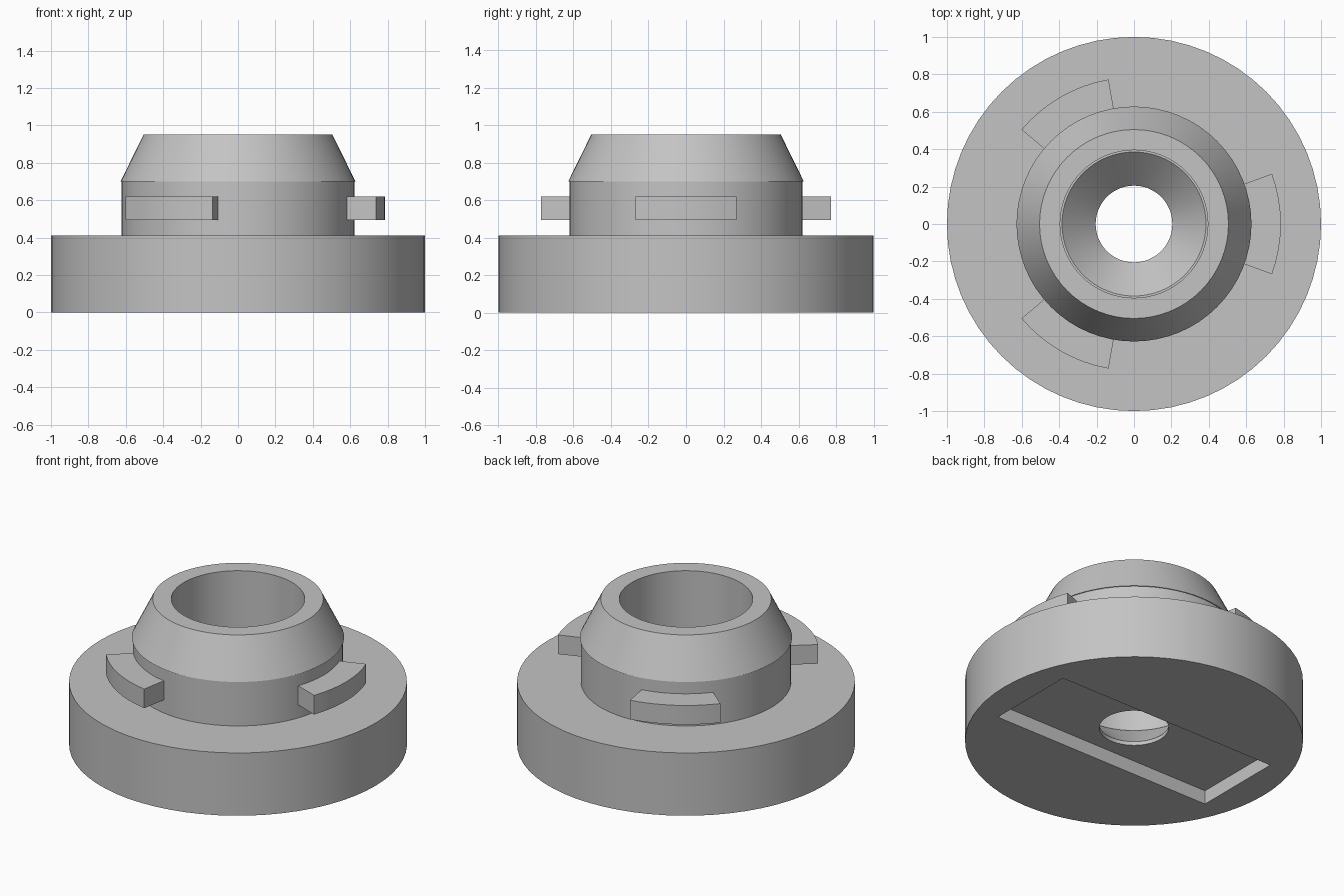
import bpy, bmesh
from math import radians, cos, sin, tau

old = bpy.data.objects.get("Cube")
if old:
    bpy.data.objects.remove(old, do_unlink=True)

GREY = (0.55, 0.55, 0.55, 1.0)
grey = bpy.data.materials.new("plain grey")
grey.use_nodes = True
grey.diffuse_color = GREY
grey.node_tree.nodes["Principled BSDF"].inputs["Base Color"].default_value = GREY


def finish(name, bm):
    """Turn a bmesh into a named grey object."""
    bmesh.ops.recalc_face_normals(bm, faces=bm.faces[:])
    mesh = bpy.data.meshes.new(name)
    bm.to_mesh(mesh)
    bm.free()
    mesh.materials.append(grey)
    obj = bpy.data.objects.new(name, mesh)
    bpy.context.collection.objects.link(obj)
    return obj


def revolve(name, profile, steps, start=0.0, sweep=tau):
    """Sweep a closed (radius, height) profile about z, capping partial sweeps."""
    bm = bmesh.new()
    full = sweep >= tau
    rings = []
    for i in range(steps if full else steps + 1):
        a = start + sweep * i / steps
        rings.append([bm.verts.new((r * cos(a), r * sin(a), z)) for r, z in profile])
    n = len(profile)
    for i in range(steps):
        here, there = rings[i], rings[(i + 1) % len(rings)]
        for j in range(n):
            k = (j + 1) % n
            bm.faces.new((here[j], there[j], there[k], here[k]))
    if not full:
        bm.faces.new(rings[0])
        bm.faces.new(rings[-1])
    return finish(name, bm)


def smooth(obj):
    bpy.ops.object.select_all(action="DESELECT")
    obj.select_set(True)
    bpy.context.view_layer.objects.active = obj
    bpy.ops.object.shade_smooth_by_angle(angle=radians(20))


# Body: flange, collar, tapered top, and countersunk bore
body = revolve("flanged_body", [
    (0.205, 0), (1, 0), (1, 0.41),
    (0.622, 0.41), (0.622, 0.7), (0.628, 0.7),
    (0.505, 0.95), (0.395, 0.95),
    (0.395, 0.295), (0.385, 0.295), (0.205, 0.115),
], 64)

# Rectangular slot in the underside
SLOT_LENGTH, SLOT_WIDTH, SLOT_DEPTH = 1.6, 0.6, 0.09
bm = bmesh.new()
bmesh.ops.create_cube(bm, size=1)
bmesh.ops.scale(bm, vec=(SLOT_LENGTH, SLOT_WIDTH, 2 * SLOT_DEPTH), verts=bm.verts)
cutter = finish("slot_cutter", bm)
cutter.hide_render = True

cut = body.modifiers.new("slot", "BOOLEAN")
cut.operation = "DIFFERENCE"
cut.solver = "EXACT"
cut.object = cutter
bpy.context.view_layer.objects.active = body
bpy.ops.object.modifier_apply(modifier=cut.name)
bpy.data.objects.remove(cutter, do_unlink=True)
smooth(body)

# Three locking lugs around the collar
lug_profile = [(0.6, 0.495), (0.785, 0.495), (0.785, 0.62), (0.6, 0.62)]
for i, side in enumerate(("left", "back", "front")):
    lug = revolve(side + "_lug", lug_profile, 8,
                  start=radians(120 * i - 20), sweep=radians(40))
    smooth(lug)
